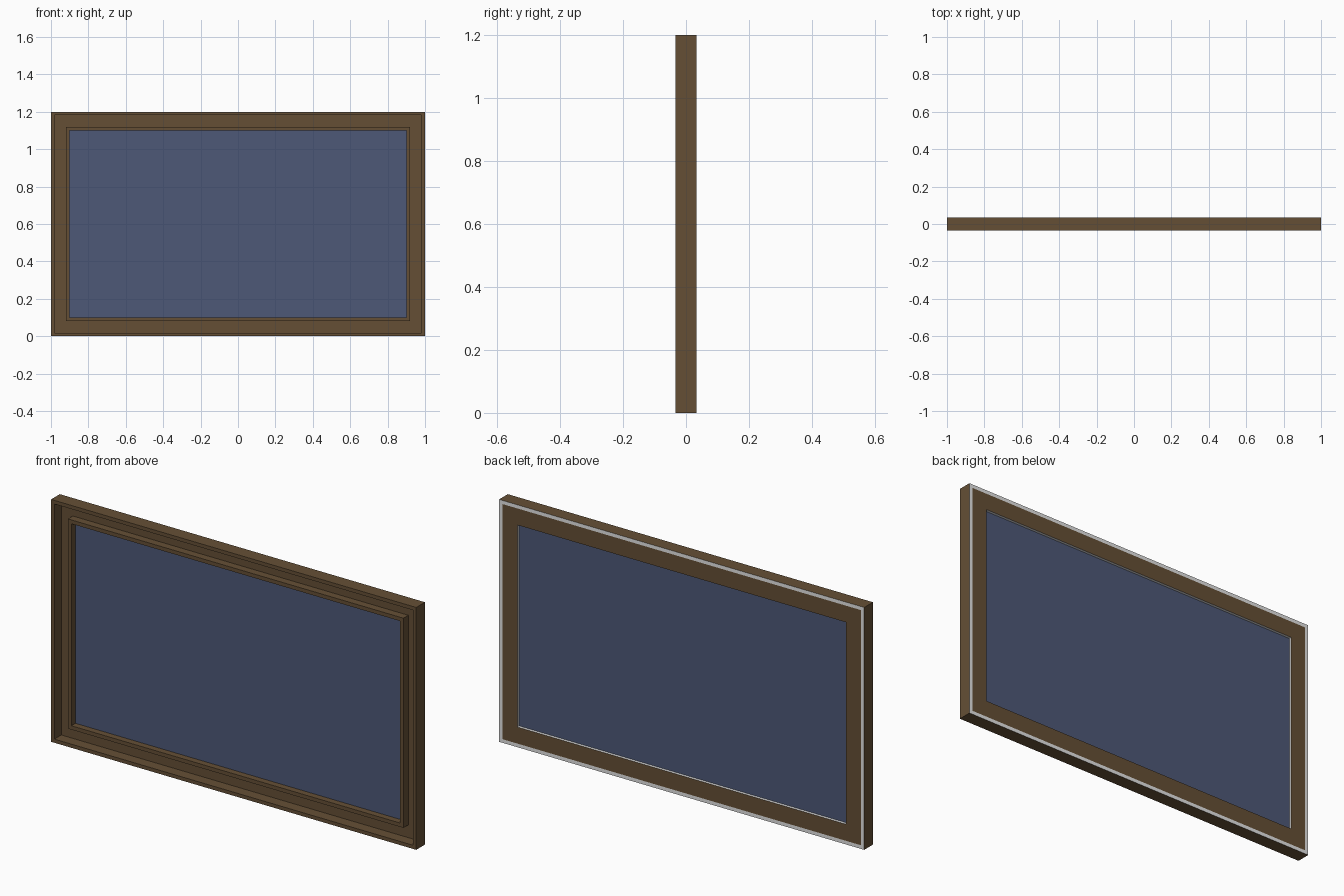
import bpy
import bmesh

cube = bpy.data.objects.get("Cube")
if cube:
    bpy.data.objects.remove(cube, do_unlink=True)

HALF_W, HEIGHT, HALF_D = 1.0, 1.2, 0.034


def material(name, color):
    m = bpy.data.materials.new(name)
    m.use_nodes = True
    m.diffuse_color = (*color, 1)
    m.node_tree.nodes["Principled BSDF"].inputs["Base Color"].default_value = (*color, 1)
    return m


brown = material("brown wood", (0.130, 0.078, 0.036))
grey = material("bare grey", (0.78, 0.78, 0.78))
blue = material("blue glass", (0.075, 0.098, 0.184))


def add_object(name, bm, mats):
    bmesh.ops.recalc_face_normals(bm, faces=bm.faces)
    bm.normal_update()
    me = bpy.data.meshes.new(name)
    bm.to_mesh(me)
    bm.free()
    for m in mats:
        me.materials.append(m)
    ob = bpy.data.objects.new(name, me)
    bpy.context.collection.objects.link(ob)


def corners(inset, y):
    w = HALF_W - inset
    return [(-w, y, inset), (w, y, inset), (w, y, HEIGHT - inset), (-w, y, HEIGHT - inset)]


def ring(name, outer, inner, front, back, grey_side=None):
    """Mitred rectangular frame; one side of its section can be left grey."""
    bm = bmesh.new()
    section = [(outer, front), (inner, front), (inner, back), (outer, back)]
    sides = ["front", "inside", "back", "outside"]
    loops = [[bm.verts.new(c) for c in corners(*p)] for p in section]
    for s, side in enumerate(sides):
        a, b = loops[s], loops[(s + 1) % 4]
        for i in range(4):
            j = (i + 1) % 4
            f = bm.faces.new((a[i], a[j], b[j], b[i]))
            f.material_index = int(side == grey_side)
    add_object(name, bm, [brown, grey])


# Outer casing, flat backing frame and raised bead around the glass
ring("outer_casing", 0, 0.018, -HALF_D, HALF_D, "back")
ring("backing_frame", 0.018, 0.1, 0.02, HALF_D, "inside")
ring("glazing_bead", 0.081, 0.1, -0.018, 0.02)

# Glass pane
bm = bmesh.new()
front = [bm.verts.new(c) for c in corners(0.1, 0.014)]
back = [bm.verts.new(c) for c in corners(0.1, 0.02)]
bm.faces.new(front)
bm.faces.new(back)
for i in range(4):
    j = (i + 1) % 4
    bm.faces.new((front[i], front[j], back[j], back[i]))
add_object("glass_pane", bm, [blue])
